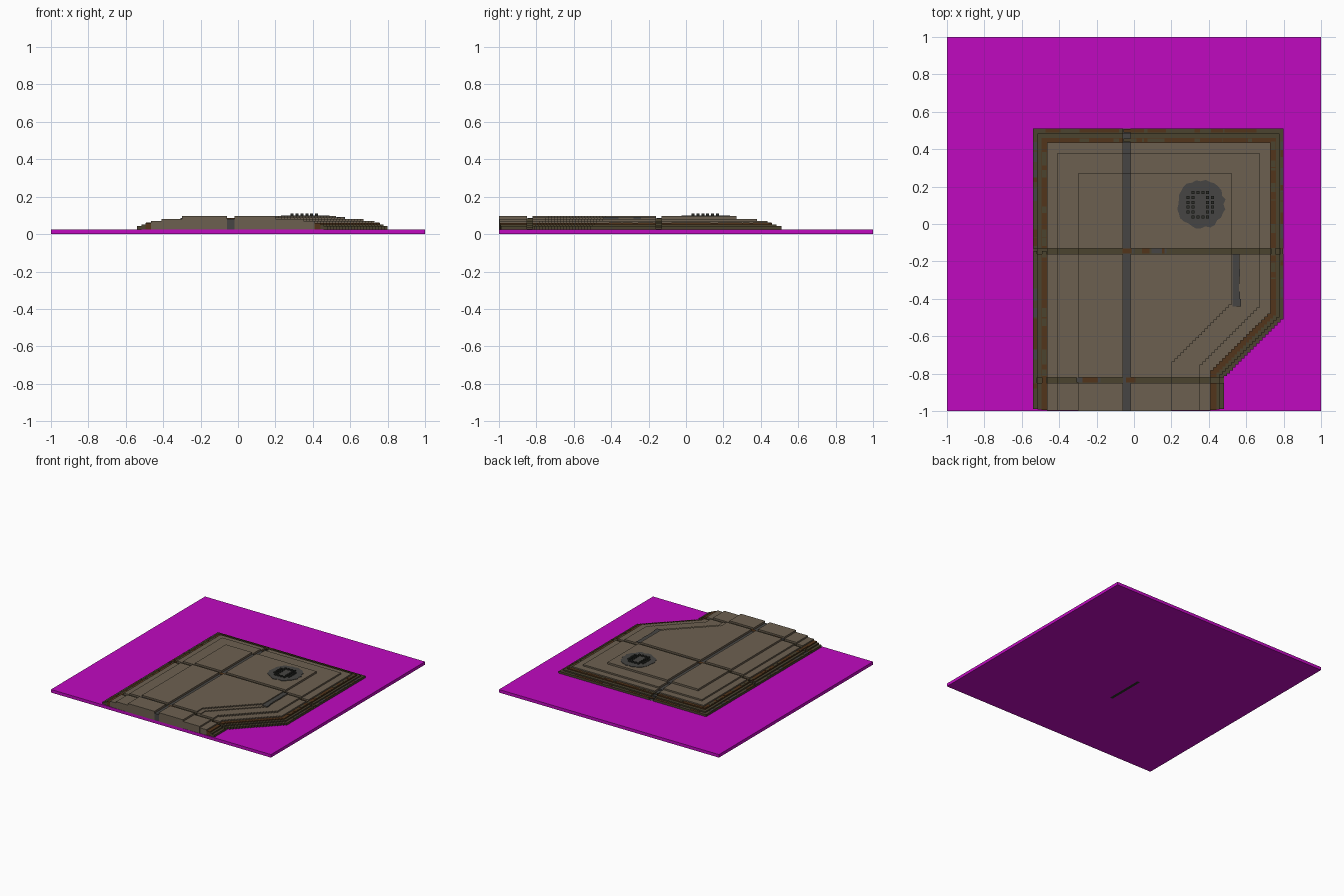
import bpy, bmesh, math, random
from mathutils import Vector

random.seed(4)
if "Cube" in bpy.data.objects:
    bpy.data.objects.remove(bpy.data.objects["Cube"])


def material(name, rgb):
    m = bpy.data.materials.new(name)
    m.use_nodes = True
    m.diffuse_color = (*rgb, 1)
    m.node_tree.nodes["Principled BSDF"].inputs["Base Color"].default_value = (*rgb, 1)
    return m


MAGENTA = material("magenta", (0.53, 0.003, 0.53))
TAN = material("dusty tan", (0.152, 0.118, 0.081))
BROWN = material("rust brown", (0.085, 0.036, 0.011))
OLIVE = material("dark olive", (0.07, 0.056, 0.028))
GREY = material("stone grey", (0.062, 0.06, 0.056))
DARK = material("dark iron", (0.025, 0.027, 0.022))


def finish(name, bm, mats):
    bmesh.ops.recalc_face_normals(bm, faces=bm.faces)
    me = bpy.data.meshes.new(name)
    bm.to_mesh(me)
    bm.free()
    for m in mats:
        me.materials.append(m)
    ob = bpy.data.objects.new(name, me)
    bpy.context.collection.objects.link(ob)
    return ob


def split(bm, axis, value):
    normal = Vector((axis == 0, axis == 1, 0))
    geom = bm.verts[:] + bm.edges[:] + bm.faces[:]
    bmesh.ops.bisect_plane(bm, geom=geom, plane_co=normal * value, plane_no=normal, dist=1e-5)


def raise_face(bm, face, height, mat):
    # add a closed prism standing on the given face
    bottom = [bm.verts.new(v.co) for v in face.verts]
    top = [bm.verts.new((v.co.x, v.co.y, height)) for v in face.verts]
    n = len(top)
    sides = [(bottom[i], bottom[(i + 1) % n], top[(i + 1) % n], top[i]) for i in range(n)]
    for vs in [top, bottom[::-1]] + sides:
        bm.faces.new(vs).material_index = mat


def add_box(bm, x0, x1, y0, y1, z0, z1, mat=0):
    cube = bmesh.ops.create_cube(bm, size=1)["verts"]
    for v in cube:
        v.co = ((x0, x1)[v.co.x > 0], (y0, y1)[v.co.y > 0], (z0, z1)[v.co.z > 0])
    for f in {f for v in cube for f in v.link_faces}:
        f.material_index = mat


# Ground slab with a dark slot in its underside
SLAB = 0.025
bm = bmesh.new()
add_box(bm, -1, 1, -1, 1, 0, SLAB)
for axis, values in ((0, (-0.075, -0.05)), (1, (-0.34, -0.02))):
    for value in values:
        split(bm, axis, value)
for f in bm.faces:
    c = f.calc_center_median()
    if c.z < 0.001 and -0.075 < c.x < -0.05 and -0.34 < c.y < -0.02:
        f.material_index = 1
finish("ground_slab", bm, [MAGENTA, DARK])

# Stepped platform: each tier is split along the channels, which sit lower
CHANNELS_Y = ((-0.16, -0.13), (-0.85, -0.82))
CHANNEL_X = (-0.06, -0.02)


def stairs(x0, y0, x1, y1, steps=20):
    pts = [(x0, y0)]
    for i in range(steps):
        x = x0 + (x1 - x0) * (i + 1) / steps
        y = y0 + (y1 - y0) * i / steps
        pts += [(x, y), (x, y0 + (y1 - y0) * (i + 1) / steps)]
    return pts


def tier(name, left, back, front, slope, height, mat):
    x0, y0, x1, y1 = slope
    outline = [(left, front), (left, back), (x0, back)] + stairs(x0, y0, x1, y1) + [(x1, front)]
    bm = bmesh.new()
    bm.faces.new([bm.verts.new((x, y, SLAB)) for x, y in outline])
    for value in CHANNEL_X:
        split(bm, 0, value)
    for pair in CHANNELS_Y:
        for value in pair:
            split(bm, 1, value)
    cells = bm.faces[:]
    for f in cells:
        c = f.calc_center_bounds()
        if CHANNEL_X[0] < c.x < CHANNEL_X[1]:
            raise_face(bm, f, height - 0.016, 1)
        elif any(a < c.y < b for a, b in CHANNELS_Y):
            raise_face(bm, f, height - 0.014, 2)
        else:
            raise_face(bm, f, height, 0)
    bmesh.ops.delete(bm, geom=cells, context="FACES")
    finish(name, bm, [mat, GREY, OLIVE])


tier("outer_tier", -0.54, 0.51, -0.99, (0.80, -0.51, 0.48, -0.83), 0.042, OLIVE)
tier("second_tier", -0.515, 0.485, -0.992, (0.778, -0.50, 0.458, -0.82), 0.052, OLIVE)
tier("rust_tier", -0.495, 0.46, -0.994, (0.76, -0.49, 0.44, -0.81), 0.06, BROWN)
tier("lower_deck", -0.465, 0.435, -0.996, (0.73, -0.48, 0.41, -0.80), 0.07, TAN)
tier("middle_deck", -0.41, 0.38, -0.998, (0.67, -0.45, 0.35, -0.77), 0.082, TAN)
tier("upper_deck", -0.30, 0.27, -1.0, (0.525, -0.43, 0.20, -0.755), 0.097, TAN)
tier("curb", 0.1, -0.16, -0.82, (0.565, -0.44, 0.235, -0.77), 0.088, TAN)

# Side pipe beside the upper deck
bm = bmesh.new()
for i in range(7):
    y = -0.16 - i * 0.04
    w = random.uniform(0, 0.01)
    add_box(bm, 0.526, 0.562 + w, y - 0.04, y, 0.07, 0.091)
finish("side_pipe", bm, [GREY])

# Weathered patches on the borders and channels
bm = bmesh.new()


def patch(x, y, lx, ly, z, mat):
    add_box(bm, x - lx / 2, x + lx / 2, y - ly / 2, y + ly / 2, z, z + 0.003, mat)


for i in range(34):
    length = random.uniform(0.02, 0.07)
    along_x = random.uniform(-0.46, 0.72)
    along_y = random.uniform(-0.94, 0.42)
    side_y = random.uniform(-0.42, 0.42)
    patch(along_x, 0.498, length, 0.02, 0.041, 0)
    patch(along_x, 0.448, length, 0.02, 0.059, i % 2)
    patch(-0.528, along_y, 0.02, length, 0.041, i % 3)
    patch(-0.48, along_y, 0.024, length, 0.059, i % 2)
    patch(0.79, side_y, 0.015, length, 0.041, i % 3)
    patch(0.745, side_y, 0.024, length, 0.059, i % 2)
for y in (-0.145, -0.835):
    for i in range(9):
        patch(random.uniform(-0.28, 0.18), y, random.uniform(0.02, 0.06), 0.026, 0.082, i % 3)
finish("weathered_patches", bm, [BROWN, OLIVE, GREY])

# Round scorched pad
bm = bmesh.new()
ring = []
for i in range(32):
    a = math.tau * i / 32
    r = 0.128 + random.uniform(-0.008, 0.008)
    ring.append(bm.verts.new((0.358 + r * math.cos(a), 0.105 + r * math.sin(a), 0.09)))
pad = bm.faces.new(ring)
raise_face(bm, pad, 0.1, 0)
bmesh.ops.delete(bm, geom=[pad], context="FACES_ONLY")
finish("round_pad", bm, [GREY])

# Studs around the pad centre
bm = bmesh.new()
for i in range(6):
    for j in range(6):
        if (i in (0, 5) and j in (0, 5)) or (i in (2, 3) and j in (1, 2, 3, 4)):
            continue
        x, y = 0.29 + i * 0.026, 0.038 + j * 0.026
        add_box(bm, x - 0.008, x + 0.008, y - 0.008, y + 0.008, 0.095, 0.109)
finish("pad_studs", bm, [DARK])
